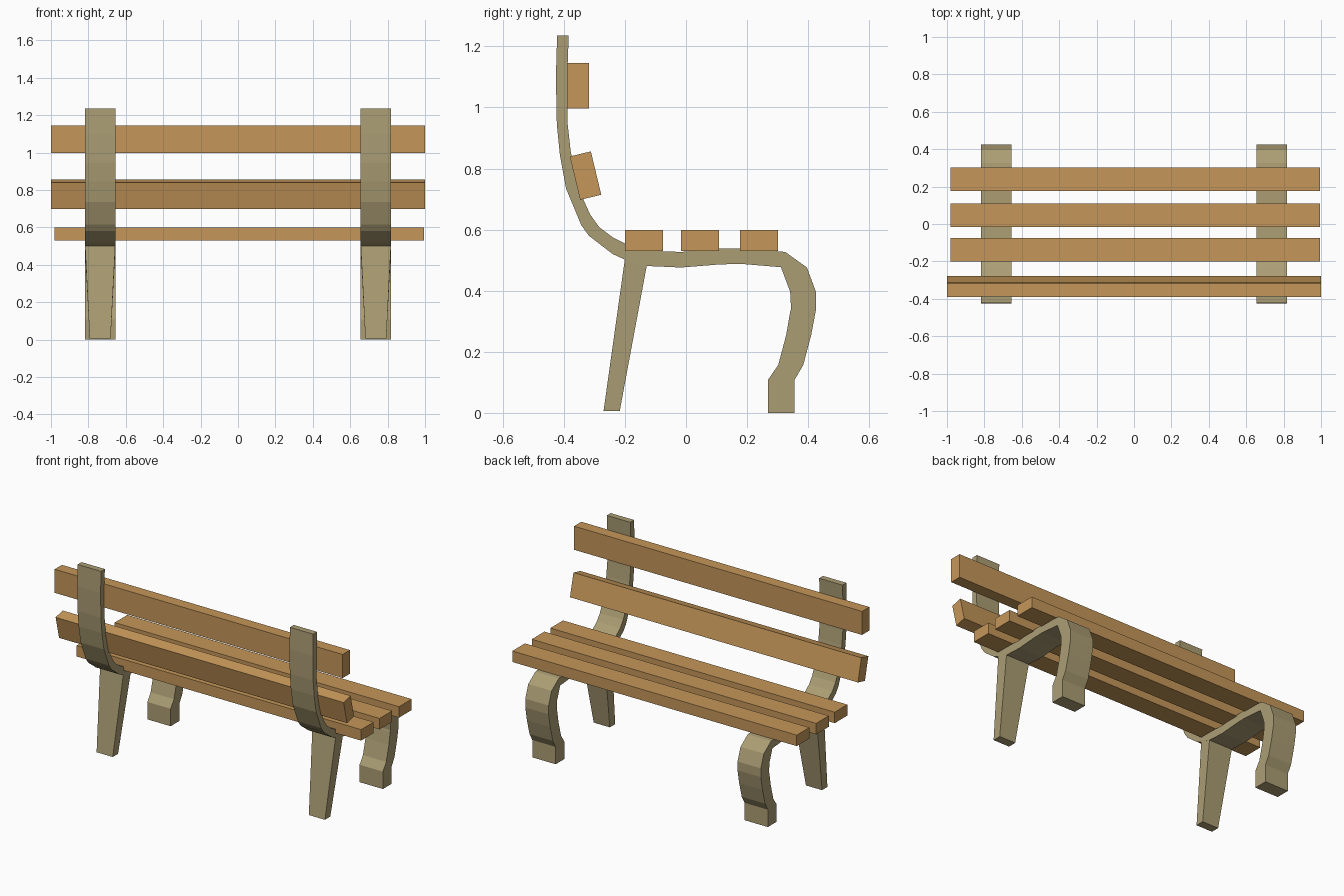
import bpy, bmesh, math

if "Cube" in bpy.data.objects:
    bpy.data.objects.remove(bpy.data.objects["Cube"])


def material(name, color):
    m = bpy.data.materials.new(name)
    m.diffuse_color = color
    m.use_nodes = True
    m.node_tree.nodes["Principled BSDF"].inputs["Base Color"].default_value = m.diffuse_color
    return m


wood = material("wood", (0.56, 0.31, 0.10, 1))
metal = material("cast_frame", (0.41, 0.34, 0.175, 1))


def finish(bm, name, mat):
    bmesh.ops.recalc_face_normals(bm, faces=bm.faces)
    me = bpy.data.meshes.new(name)
    bm.to_mesh(me)
    bm.free()
    me.materials.append(mat)
    ob = bpy.data.objects.new(name, me)
    bpy.context.collection.objects.link(ob)
    return ob


def loft(name, rings, mat):
    """Skin a list of four-point rings and cap both ends."""
    bm = bmesh.new()
    vr = [[bm.verts.new(p) for p in r] for r in rings]
    for a, b in zip(vr, vr[1:]):
        for i in range(4):
            j = (i + 1) % 4
            bm.faces.new((a[i], a[j], b[j], b[i]))
    bm.faces.new(vr[0])
    bm.faces.new(vr[-1])
    return finish(bm, name, mat)


def ring(cx, half, a, b):
    return [(cx - half, *a), (cx + half, *a), (cx + half, *b), (cx - half, *b)]


def slat(name, x0, x1, y, z, depth, height, tilt=0):
    bm = bmesh.new()
    bmesh.ops.create_cube(bm, size=1)
    bmesh.ops.scale(bm, vec=(x1 - x0, depth, height), verts=bm.verts)
    ob = finish(bm, name, wood)
    ob.location = ((x0 + x1) / 2, y, z)
    ob.rotation_euler.x = math.radians(tilt)


# Side profile of the frame: (outer/lower edge y, z, inner/upper edge y, z)
profile = [
    (-.422, 1.236, -.384, 1.236), (-.426, 1.10, -.389, 1.10),
    (-.423, .945, -.388, .95), (-.413, .845, -.378, .86),
    (-.393, .735, -.357, .745), (-.343, .615, -.314, .65),
    (-.318, .58, -.284, .608), (-.24, .52, -.24, .575),
    (-.20, .502, -.20, .555), (-.197, .50, -.196, .533),
    (-.128, .481, -.128, .531), (-.016, .476, -.016, .527),
    (.108, .486, .108, .538), (.18, .488, .18, .539),
    (.311, .477, .325, .527), (.341, .397, .396, .476),
    (.344, .34, .426, .395), (.341, .33, .426, .34),
    (.328, .255, .410, .255), (.302, .157, .384, .157),
    (.269, .109, .356, .109), (.269, 0, .356, 0),
]

# Two cast frames, each with a tapered rear leg
for side, cx in (("left", -.737), ("right", .737)):
    loft(f"{side}_frame", [ring(cx, .081, r[:2], r[2:]) for r in profile], metal)
    loft(f"{side}_rear_leg", [
        ring(cx, .081, (-.20, .505), (-.128, .485)),
        ring(cx, .056, (-.270, .006), (-.217, .006)),
    ], metal)

# Seat slats
for i, y in enumerate((-.138, .046, .239)):
    slat(f"seat_slat_{i + 1}", -.98, .995, y, .565, .125, .069)

# Backrest slats
slat("upper_back_slat", -1, 1, -.354, 1.071, .072, .148)
slat("lower_back_slat", -1, 1, -.329, .777, .071, .146, 13.5)
